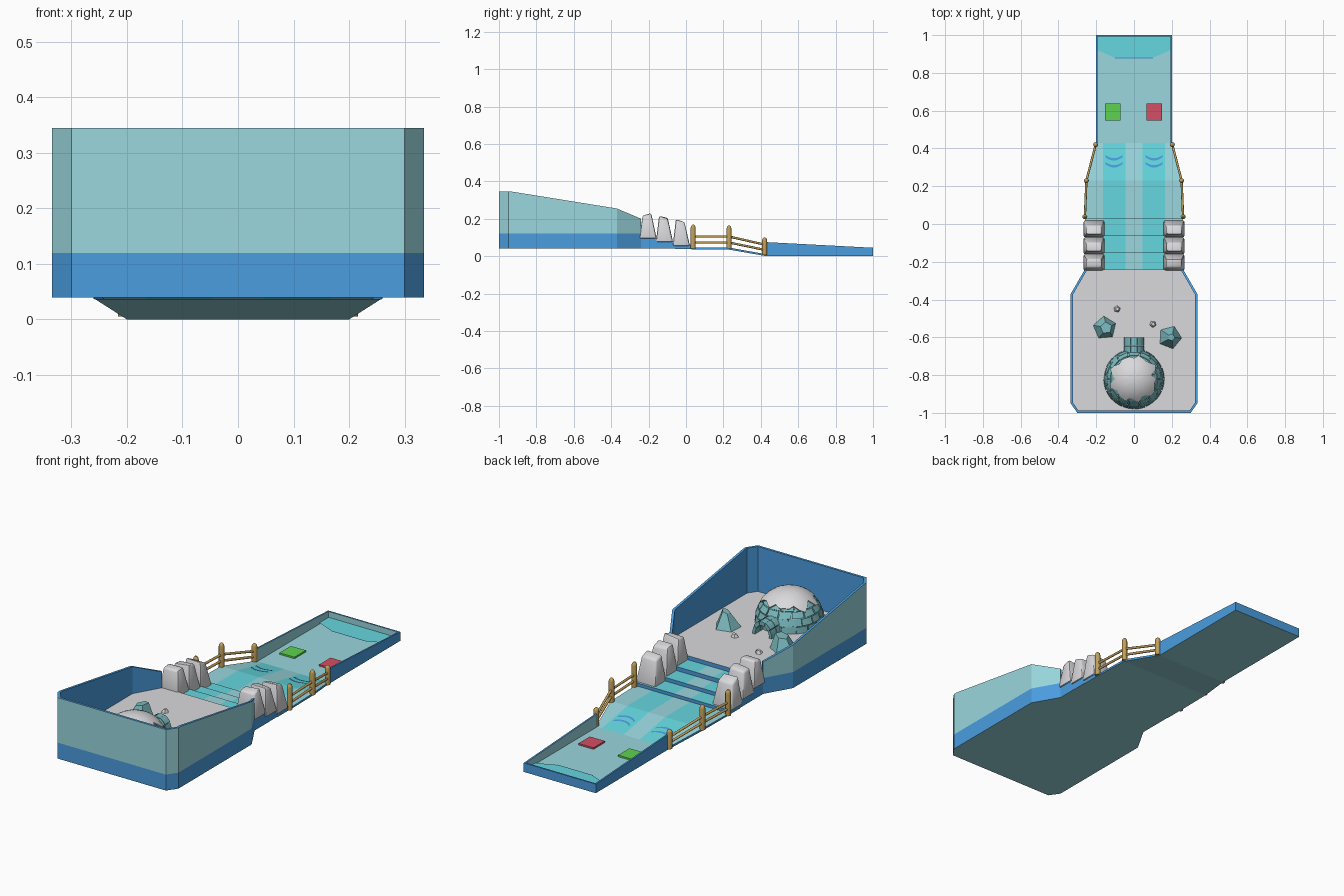
import bpy, bmesh, math, random
from mathutils import Vector

if "Cube" in bpy.data.objects:
    bpy.data.objects.remove(bpy.data.objects["Cube"])

random.seed(4)


def mat(name, r, g, b):
    m = bpy.data.materials.new(name)
    m.diffuse_color = (r, g, b, 1)
    m.use_nodes = True
    m.node_tree.nodes["Principled BSDF"].inputs["Base Color"].default_value = m.diffuse_color
    return m


TEAL = mat("pale_teal", .32, .68, .73)
BLUE = mat("blue", .07, .34, .74)
SNOW = mat("snow_white", .70, .69, .71)
CYAN = mat("water_cyan", .13, .68, .74)
ICE = mat("ice_block_teal", .20, .50, .53)
WOOD = mat("golden_wood", .54, .35, .10)
RED = mat("red", .65, .08, .13)
GREEN = mat("green", .11, .65, .08)


def finish(name, bm, mats, smooth=None, normals=True):
    bmesh.ops.remove_doubles(bm, verts=bm.verts, dist=1e-5)
    if normals:
        bmesh.ops.recalc_face_normals(bm, faces=bm.faces)
    me = bpy.data.meshes.new(name)
    bm.to_mesh(me)
    bm.free()
    for m in mats:
        me.materials.append(m)
    ob = bpy.data.objects.new(name, me)
    bpy.context.collection.objects.link(ob)
    if smooth:
        bpy.context.view_layer.objects.active = ob
        ob.select_set(True)
        bpy.ops.object.shade_smooth_by_angle(angle=math.radians(smooth))
        ob.select_set(False)
    return ob


def face(bm, pts, mi=0):
    pts = [Vector(p) for p in pts]
    keep = [p for i, p in enumerate(pts) if (p - pts[i - 1]).length > 1e-6]
    if len(keep) > 2:
        bm.faces.new([bm.verts.new(p) for p in keep]).material_index = mi


# base slab lofted along y: (y, half width, floor z, underside z)
ST = [(-1, .30, .12, .04), (-.95, .335, .12, .04), (-.37, .335, .12, .04), (-.24, .26, .12, .04),
      (-.24, .26, .10, .04), (-.15, .26, .10, .04), (-.15, .26, .08, .04), (-.06, .26, .08, .04),
      (-.06, .26, .062, .038), (.03, .26, .062, .038), (.03, .26, .046, .037),
      (.23, .255, .046, .035), (.43, .20, .01, 0), (1, .20, .01, 0)]


def columns(w):
    return [-w, -.165, -.045, .045, .165, w]


bm = bmesh.new()
for (y0, w0, f0, b0), (y1, w1, f1, b1) in zip(ST, ST[1:]):
    c0, c1 = columns(w0), columns(w1)
    for i in range(5):
        if y0 == y1:
            m = 1                                   # blue risers
        elif y1 <= -.24:
            m = 2                                   # snow floor
        else:
            m = 3 if i in (1, 3) and y1 < .5 else 0  # water runs
        face(bm, [(c0[i], y0, f0), (c0[i + 1], y0, f0), (c1[i + 1], y1, f1), (c1[i], y1, f1)], m)
        if y0 != y1:
            face(bm, [(c0[i], y0, b0), (c1[i], y1, b1), (c1[i + 1], y1, b1), (c0[i + 1], y0, b0)], 0)
    if y0 != y1:
        for s in (-1, 1):
            face(bm, [(s * w0, y0, b0), (s * w1, y1, b1), (s * w1, y1, f1), (s * w0, y0, f0)], 1)
for y, w, f, b in (ST[0], ST[-1]):
    c = columns(w)
    face(bm, [(x, y, b) for x in c] + [(x, y, f) for x in reversed(c)], 1)
finish("base", bm, [TEAL, BLUE, SNOW, CYAN])


# thin upright walls following an outline, mirrored in x
def wall(name, half, bottom, t, outer, inner):
    path = [Vector(p) for p in half]
    path += [Vector((-p.x, p.y, p.z)) for p in reversed(path)]
    ins = []
    for i, p in enumerate(path):
        ns = []
        for a, b in ((i - 1, i), (i, i + 1)):
            if a >= 0 and b < len(path):
                d = path[b] - path[a]
                ns.append(Vector((-d.y, d.x, 0)).normalized())
        n = sum(ns, Vector()).normalized()
        if n.dot(Vector((-p.x, (0 if p.y > -.9 and p.y < .9 else -p.y * .3), 0))) < 0:
            n = -n
        ins.append(p + n * t / max(.4, abs(n.dot(ns[0]))))
    bm = bmesh.new()
    low = lambda p: (p.x, p.y, bottom)
    for i in range(len(path) - 1):
        a, b, c, d = path[i], path[i + 1], ins[i], ins[i + 1]
        face(bm, [low(a), low(b), b, a], 0)
        face(bm, [low(c), low(d), d, c], 1)
        face(bm, [a, b, d, c], 2)
        face(bm, [low(a), low(b), low(d), low(c)], 2)
    for i in (0, -1):
        face(bm, [low(path[i]), low(ins[i]), ins[i], path[i]], 2)
    finish(name, bm, [outer, inner, BLUE])


wall("snow_area_wall", [(.26, -.24, .20), (.335, -.37, .255), (.335, -.93, .345), (.335, -.95, .345),
                        (.30, -1, .345)], .12, .012, TEAL, BLUE)
wall("pool_wall", [(.20, .43, .075), (.20, 1, .045)], .01, .008, BLUE, TEAL)

# shallow water at the far end with a blue edge line, and the two coloured pads
bm = bmesh.new()
tz = .016
face(bm, [(-.192, .92, tz), (-.1, .88, tz), (.1, .88, tz), (.192, .92, tz), (.192, .992, tz), (-.192, .992, tz)], 0)
face(bm, [(-.1, .877, tz), (.1, .877, tz), (.1, .881, tz + .0005), (-.1, .881, tz + .0005)], 1)
finish("end_water", bm, [CYAN, BLUE])


def box(name, c, size, m):
    bm = bmesh.new()
    bmesh.ops.create_cube(bm, size=1)
    for v in bm.verts:
        v.co = Vector(c) + Vector(v.co[i] * size[i] for i in range(3))
    return finish(name, bm, [m])


box("green_pad", (-.112, .593, .0135), (.083, .09, .009), GREEN)
box("red_pad", (.108, .593, .0135), (.083, .09, .009), RED)

# curved blue ripples on the ramp
bm = bmesh.new()
for s in (-1, 1):
    for yc in (.305, .342):
        for i in range(8):
            q = []
            for k, h in ((i, -.006), (i + 1, -.006), (i + 1, .006), (i, .006)):
                t = k / 8
                y = yc + h + .018 * (t - .5) ** 2 * 4
                q.append((s * (.06 + .092 * t), y, .046 - .18 * (y - .23) + .003))
            face(bm, q)
finish("ripples", bm, [BLUE])

# snow blocks beside the steps
for s, side in ((-1, "left"), (1, "right")):
    for n, (y, z0, za, zb) in enumerate(((-.203, .095, .222, .228), (-.115, .075, .213, .204),
                                         (-.025, .055, .197, .180))):
        bm = bmesh.new()
        bmesh.ops.create_cube(bm, size=1)
        for v in bm.verts:
            top, py, px = v.co.z > 0, v.co.y, v.co.x
            v.co.x = s * .212 + px * (.082 if top else .112)
            v.co.y = y + py * (.046 if top else .092) - (.006 if top else 0)
            v.co.z = (za if py < 0 else zb) + random.uniform(-.008, .004) if top else z0
        bmesh.ops.bevel(bm, geom=bm.edges[:], offset=.009, segments=2, affect='EDGES', profile=.5)
        finish(f"{side}_snow_block_{n + 1}", bm, [SNOW], 40)


# wooden posts with two rails on each side
def rod(name, a, b, r, cap=0):
    a, b = Vector(a), Vector(b)
    bm = bmesh.new()
    d = b - a
    prof = [(0, r), (1 - cap, r), (1 - cap * .45, r * .85), (1, r * .35)] if cap else [(0, r), (1, r)]
    q = d.to_track_quat('Z', 'Y')
    rings = [[bm.verts.new(a + d * t + q @ Vector((rr * math.cos(k * math.tau / 12), rr * math.sin(k * math.tau / 12), 0)))
              for k in range(12)] for t, rr in prof]
    for lo, hi in zip(rings, rings[1:]):
        for k in range(12):
            bm.faces.new((lo[k], lo[k - 1], hi[k - 1], hi[k]))
    bm.faces.new(rings[0])
    bm.faces.new(rings[-1])
    finish(name, bm, [WOOD], 50)


POSTS = [(.26, .038, .04, .168, .105, .073), (.252, .23, .04, .163, .105, .073), (.203, .42, .005, .10, .062, .034)]
for s, side in ((-1, "left"), (1, "right")):
    for n, (x, y, z0, z1, _, _) in enumerate(POSTS):
        rod(f"{side}_post_{n + 1}", (s * x, y, z0), (s * x, y, z1), .013, .13)
    for n, (p, q) in enumerate(zip(POSTS, POSTS[1:])):
        for j in (4, 5):
            rod(f"{side}_rail_{n + 1}_{j - 3}", (s * p[0], p[1], p[j]), (s * q[0], q[1], q[j]), .006)


# ice house: bricks are curved patches of a mapping f(u, v, r)
def brick(bm, f, u0, u1, v0, v1, r0, r1, n=3):
    sec = [[bm.verts.new(f(u0 + (u1 - u0) * k / n, v, r)) for v, r in ((v0, r0), (v1, r0), (v1, r1), (v0, r1))]
           for k in range(n + 1)]
    for a, b in zip(sec, sec[1:]):
        for i in range(4):
            bm.faces.new((a[i], a[i - 1], b[i - 1], b[i]))
    bm.faces.new(sec[0])
    bm.faces.new(sec[-1])


def dome(u, v, r):
    return Vector((r * math.cos(v) * math.cos(u), -.82 + r * math.cos(v) * math.sin(u), .12 + r * .97 * math.sin(v)))


def arch(u, v, r):
    return Vector((r * math.cos(u), v, .12 + 1.35 * r * math.sin(u)))


bm = bmesh.new()
for row in range(5):
    v0 = math.radians(row * 13)
    count = (16, 16, 14, 12, 10)[row]
    for k in range(count):
        u = (k + .5 * (row % 2)) * math.tau / count
        brick(bm, dome, u + .02, u + math.tau / count - .02, v0 + .012, v0 + math.radians(13) - .012,
              .148, .158 + random.uniform(0, .003))
finish("ice_house_bricks", bm, [ICE], 35)
bm = bmesh.new()
for row in range(7):
    for k in range(32):
        a, b, c, d = k * math.tau / 32, (k + 1) * math.tau / 32, row * math.pi / 14, (row + 1) * math.pi / 14
        face(bm, [dome(a, c, .153), dome(b, c, .153), dome(b, d, .153), dome(a, d, .153)])
finish("ice_house_shell", bm, [ICE], 35)
bm = bmesh.new()
for j in range(2):
    for k in range(5):
        brick(bm, arch, k * math.pi / 5 + .02, (k + 1) * math.pi / 5 - .02,
              -.685 + j * .043, -.645 + j * .043, .040, .054 + .002 * (k % 2))
finish("tunnel_bricks", bm, [ICE], 40)

# ragged snow cap on the dome
edge = [math.radians(45 + 6 * math.sin(k * 1.7) + random.uniform(-5, 5)) for k in range(32)]
bm = bmesh.new()
for k in range(32):
    a, b = (k - 1) * math.tau / 32, k * math.tau / 32
    at = lambda e, t: e + (math.pi / 2 - e) * t
    for i in range(5):
        t0, t1 = i / 5, (i + 1) / 5
        face(bm, [dome(a, at(edge[k - 1], t0), .165), dome(b, at(edge[k], t0), .165),
                  dome(b, at(edge[k], t1), .165), dome(a, at(edge[k - 1], t1), .165)])
    face(bm, [dome(a, edge[k - 1], .150), dome(b, edge[k], .150), dome(b, edge[k], .165), dome(a, edge[k - 1], .165)])
finish("dome_snow_cap", bm, [SNOW], 40)


# faceted ice rocks and pebbles
def rock(name, x, y, r, h, top, rot, m):
    bm = bmesh.new()
    ang = [rot + k * math.tau / 5 for k in range(5)]
    lo = [(x + r * math.cos(a), y + r * math.sin(a), .119) for a in ang]
    hi = [(x + r * .12 + r * top * math.cos(a), y + r * top * math.sin(a), .12 + h * (1 + .12 * math.cos(a))) for a in ang]
    face(bm, lo)
    face(bm, hi)
    for k in range(5):
        face(bm, [lo[k - 1], lo[k], hi[k], hi[k - 1]])
    finish(name, bm, [m])


rock("left_ice_rock", -.155, -.55, .063, .065, .5, .4, ICE)
rock("right_ice_rock", .19, -.60, .063, .075, .3, 1.2, ICE)
rock("left_pebble", -.09, -.45, .019, .015, .5, .2, SNOW)
rock("right_pebble", .10, -.53, .019, .015, .5, .9, SNOW)
